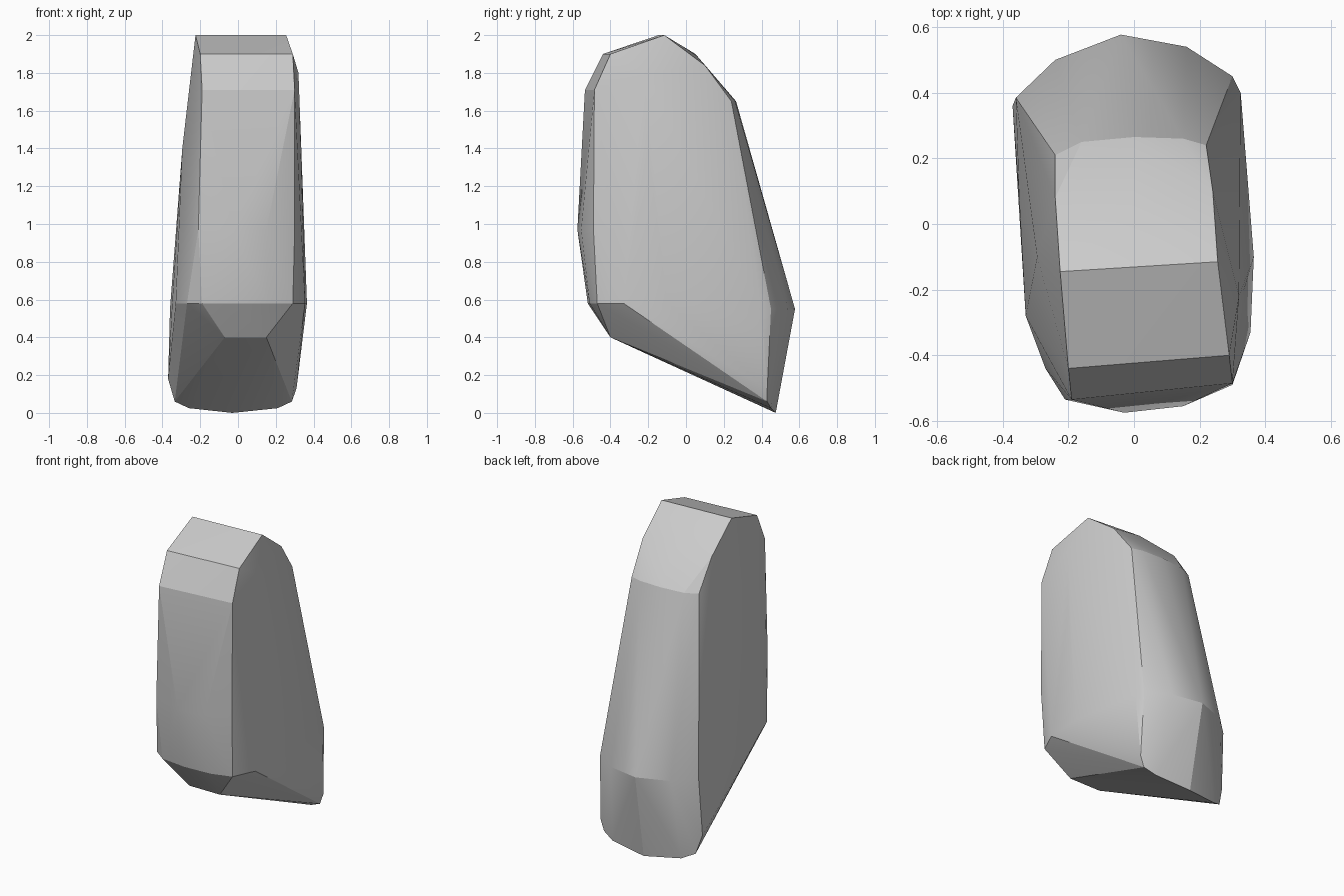
import bpy, bmesh

if "Cube" in bpy.data.objects:
    bpy.data.objects.remove(bpy.data.objects["Cube"])

# Cross-wise ridges of the boulder: (height, [(x, y), ...]), z may vary per ridge
ridges = [
    (2.00, [(-.225, -.145), (.255, -.115)]),                      # top edge
    (1.90, [(-.20, -.44), (.29, -.40), (0, .05)]),                # front top edge
    (1.84, [(-.24, .08), (.24, .10)]),                            # back of crown
    (1.80, [(.32, -.22)]),                                        # right shoulder
    (1.71, [(-.19, -.535), (.30, -.485)]),                        # upper front
    (1.65, [(-.24, .21), (-.16, .25), (0, .265), (.15, .26), (.22, .24)]),
    (1.40, [(-.295, -.10), (.335, -.20)]),
    (0.97, [(-.21, -.535), (-.03, -.575), (.15, -.555), (.30, -.49)]),
    (0.58, [(-.33, -.28), (-.27, -.44), (-.19, -.50), (-.02, -.52),
            (.16, -.51), (.29, -.47), (.355, -.33), (.365, -.10)]),
    (0.55, [(-.36, .385), (-.24, .50), (-.04, .577), (.16, .54),
            (.30, .45), (.325, .40), (-.35, .08)]),
    (0.40, [(-.07, -.40), (.15, -.40)]),                          # front of underside
    (0.18, [(-.37, .36)]),
    (0.13, [(.31, .43)]),
    (0.06, [(-.335, .38), (.285, .43)]),
    (0.025, [(-.26, .42), (.21, .45)]),
    (0.00, [(-.03, .475)]),                                       # lowest tip
]

# Wrap the ridges in a faceted skin
bm = bmesh.new()
for z, row in ridges:
    for x, y in row:
        bm.verts.new((x, y, z))
res = bmesh.ops.convex_hull(bm, input=bm.verts)
loose = [v for v in bm.verts if not v.link_faces]
bmesh.ops.delete(bm, geom=loose, context='VERTS')
bmesh.ops.recalc_face_normals(bm, faces=bm.faces)

mesh = bpy.data.meshes.new("boulder")
bm.to_mesh(mesh)
bm.free()
boulder = bpy.data.objects.new("boulder", mesh)
bpy.context.collection.objects.link(boulder)

# Soft shading across shallow facets, crisp main edges
bpy.context.view_layer.objects.active = boulder
boulder.select_set(True)
bpy.ops.object.shade_smooth_by_angle(angle=0.3)
